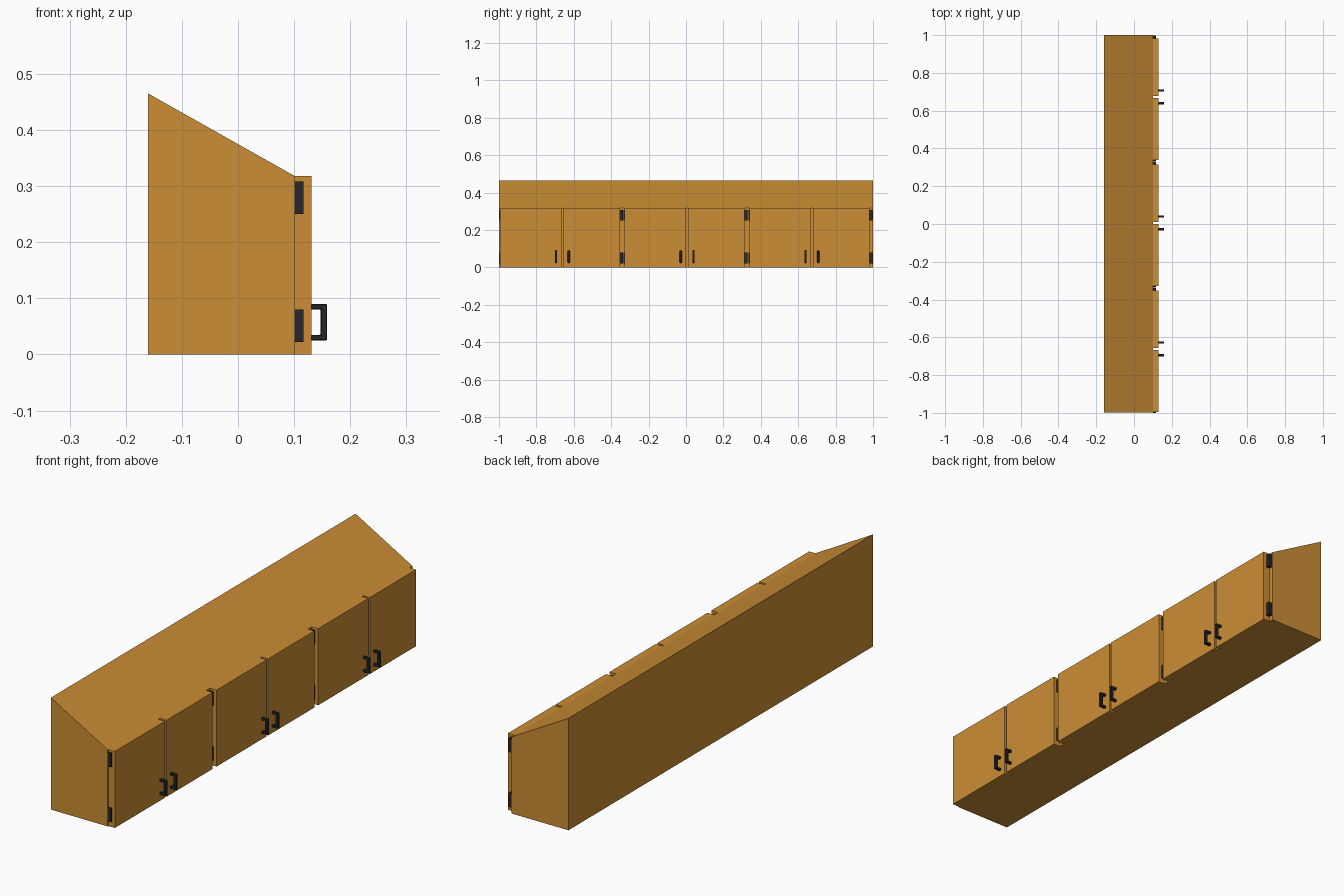
import bpy, bmesh

if "Cube" in bpy.data.objects:
    bpy.data.objects.remove(bpy.data.objects["Cube"])


def material(name, color):
    m = bpy.data.materials.new(name)
    m.diffuse_color = (*color, 1)
    m.use_nodes = True
    m.node_tree.nodes["Principled BSDF"].inputs["Base Color"].default_value = m.diffuse_color
    return m


WOOD = material("warm wood", (0.6, 0.27, 0.035))
METAL = material("dark metal", (0.022, 0.019, 0.02))


def extrude_y(name, profile, y0, y1, mat, bevel=0):
    """Extrude an (x, z) outline from y0 to y1."""
    bm = bmesh.new()
    face = bm.faces.new([bm.verts.new((x, y0, z)) for x, z in profile])
    out = bmesh.ops.extrude_face_region(bm, geom=[face])
    verts = [g for g in out["geom"] if isinstance(g, bmesh.types.BMVert)]
    bmesh.ops.translate(bm, verts=verts, vec=(0, y1 - y0, 0))
    bmesh.ops.recalc_face_normals(bm, faces=bm.faces)
    mesh = bpy.data.meshes.new(name)
    bm.to_mesh(mesh)
    bm.free()
    mesh.materials.append(mat)
    ob = bpy.data.objects.new(name, mesh)
    bpy.context.collection.objects.link(ob)
    if bevel:
        mod = ob.modifiers.new("soft edges", "BEVEL")
        mod.width = bevel
        mod.segments = 1
    return ob


def rect(x0, x1, z0, z1):
    return [(x0, z0), (x1, z0), (x1, z1), (x0, z1)]


# cabinet body with sloped top
FRONT = 0.101
extrude_y("cabinet_body", [(-0.16, 0), (FRONT, 0), (FRONT, 0.318), (-0.16, 0.465)],
          -0.999, 1.0, WOOD)

# C-shaped handle outline
HANDLE = [(0.13, 0.025), (0.159, 0.025), (0.159, 0.09), (0.13, 0.09),
          (0.13, 0.080), (0.147, 0.080), (0.147, 0.035), (0.13, 0.035)]

for i, c in enumerate((-0.661, 0.006, 0.673)):
    left, right = c - 0.334, c + 0.308
    # pair of doors with a narrow gap between them
    extrude_y(f"left_door_{i}", rect(FRONT, 0.131, 0, 0.318), left, c - 0.005, WOOD)
    extrude_y(f"right_door_{i}", rect(FRONT, 0.131, 0, 0.318), c + 0.005, right, WOOD)
    # handles
    for side in (-1, 1):
        y = c + side * 0.034
        extrude_y(f"handle_{i}_{side}", HANDLE, y - 0.006, y + 0.006, METAL, 0.0015)
    # hinges on the outer door edges
    for z in (0.022, 0.25):
        extrude_y(f"left_hinge_{i}_{z}", rect(FRONT, 0.117, z, z + 0.058),
                  left - 0.005, left, METAL)
        extrude_y(f"right_hinge_{i}_{z}", rect(FRONT, 0.117, z, z + 0.058),
                  right, right + 0.016, METAL)
